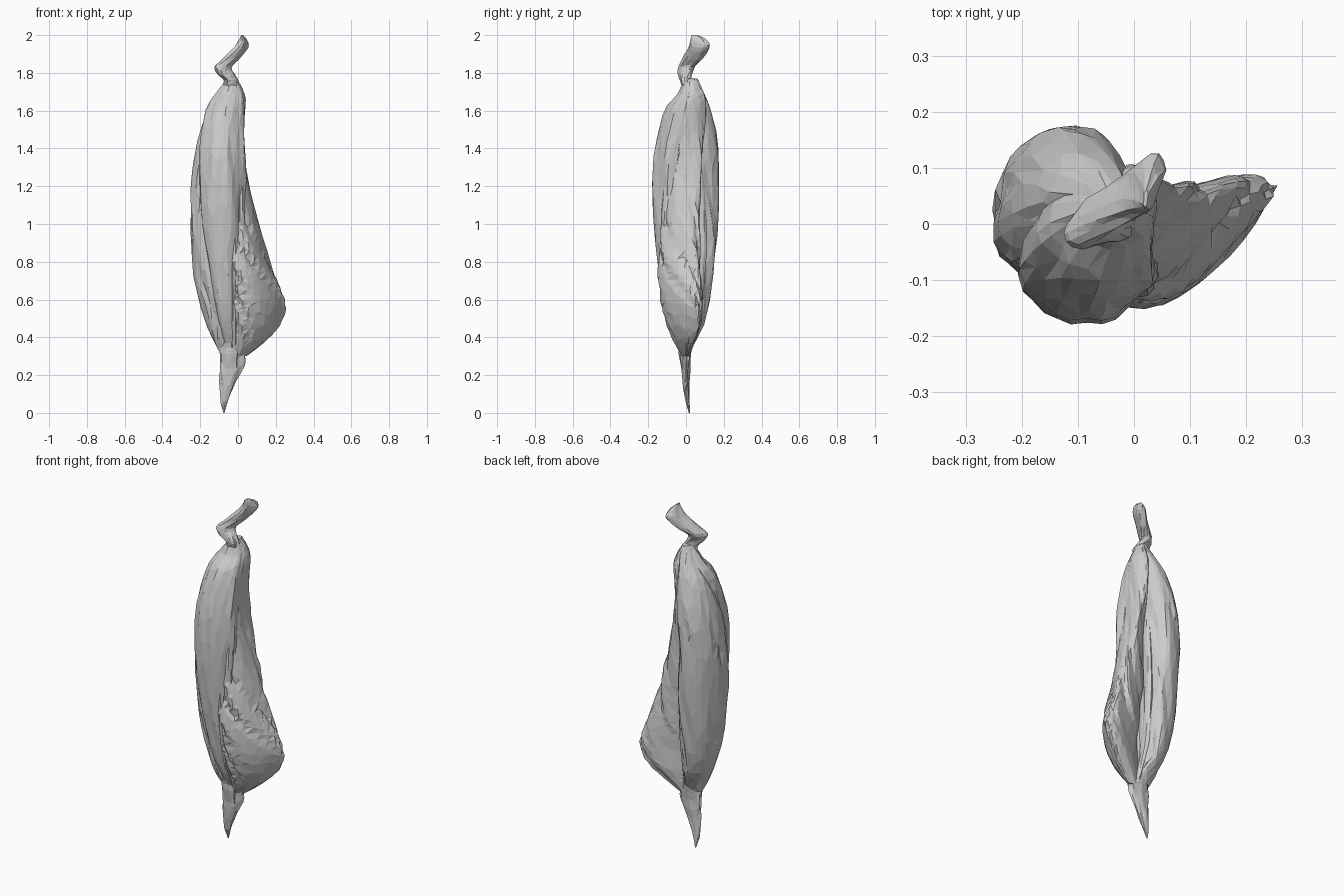
import bpy, bmesh, math, random
from mathutils import Vector, noise

random.seed(4)


def spline(keys, t):
    """Catmull-Rom through rows of numbers."""
    i = min(int(t), len(keys) - 2)
    f = t - i
    p = [keys[max(0, min(len(keys) - 1, i + k))] for k in (-1, 0, 1, 2)]
    return [0.5 * (2 * b + (c - a) * f + (2 * a - 5 * b + 4 * c - d) * f * f
                   + (3 * b - a - 3 * c + d) * f ** 3) for a, b, c, d in zip(*p)]


def fold(name, keys, sides=28, steps=6, wrinkle=0.1, slant=8.0, egg=0.0, keep=0.22):
    """Loft of rows (z, x, y, half length, half width, turn in degrees), creased and faceted."""
    bm = bmesh.new()
    rings = []
    count = (len(keys) - 1) * steps
    seed = random.random() * 50
    for s in range(count + 1):
        z, cx, cy, a, b, turn = spline(keys, s / steps)
        a, b, turn = max(a, 0.002), max(b, 0.002), math.radians(turn)
        ring = []
        for k in range(sides):
            th = 2 * math.pi * k / sides
            ph = th + slant * z * 0.25
            n = noise.noise(Vector((math.cos(ph) * 2.6, math.sin(ph) * 2.6, z * 2.2 + seed)))
            # creases come and go along the length
            fade = 0.5 + noise.noise(Vector((th * 1.5, z * 3, seed)))
            crease = -abs(math.sin(2.5 * th + slant * z)) ** 10 * max(fade, 0)
            r = 1 + wrinkle * (n + crease)
            u = a * r * math.cos(th)
            v = b * r * math.sin(th) * (1 - egg * math.cos(th))
            ring.append(bm.verts.new((cx + u * math.cos(turn) - v * math.sin(turn),
                                      cy + u * math.sin(turn) + v * math.cos(turn), z)))
        rings.append(ring)
    for r0, r1 in zip(rings, rings[1:]):
        for k in range(sides):
            j = (k + 1) % sides
            bm.faces.new((r0[k], r0[j], r1[j], r1[k]))
    bm.faces.new(rings[0][::-1])
    bm.faces.new(rings[-1])
    bmesh.ops.triangulate(bm, faces=bm.faces[:])
    bmesh.ops.recalc_face_normals(bm, faces=bm.faces[:])
    me = bpy.data.meshes.new(name)
    bm.to_mesh(me)
    bm.free()
    ob = bpy.data.objects.new(name, me)
    bpy.context.collection.objects.link(ob)
    ob.modifiers.new("facets", 'DECIMATE').ratio = keep
    return ob


# Long front fold
fold("front_fold", [
    (0.33, -0.03, 0.0, 0.045, 0.025, 0),
    (0.50, -0.055, -0.03, 0.075, 0.065, 0),
    (0.75, -0.075, -0.055, 0.09, 0.09, 0),
    (1.00, -0.085, -0.072, 0.112, 0.102, 0),
    (1.20, -0.085, -0.072, 0.122, 0.108, 0),
    (1.40, -0.083, -0.058, 0.122, 0.107, 0),
    (1.60, -0.065, -0.015, 0.103, 0.097, 0),
    (1.69, -0.042, 0.015, 0.073, 0.058, 0),
    (1.77, -0.03, 0.02, 0.026, 0.03, 0)], slant=3)

# Back left fold
fold("back_fold", [
    (0.33, -0.055, 0.0, 0.047, 0.025, 0),
    (0.48, -0.095, 0.015, 0.085, 0.07, 60),
    (0.70, -0.125, 0.02, 0.122, 0.10, 60),
    (0.95, -0.14, 0.035, 0.14, 0.10, 62),
    (1.20, -0.14, 0.045, 0.138, 0.103, 65),
    (1.40, -0.12, 0.055, 0.128, 0.097, 65),
    (1.58, -0.085, 0.055, 0.087, 0.077, 60),
    (1.69, -0.05, 0.05, 0.05, 0.043, 60),
    (1.77, -0.03, 0.035, 0.028, 0.022, 60)], slant=5)

# Side flap that bulges out near the bottom
fold("side_flap", [
    (0.30, 0.01, 0.0, 0.035, 0.018, 10),
    (0.37, 0.055, -0.002, 0.085, 0.045, 20),
    (0.45, 0.09, 0.0, 0.13, 0.066, 28),
    (0.56, 0.105, -0.008, 0.163, 0.078, 31),
    (0.66, 0.092, -0.014, 0.155, 0.086, 33),
    (0.80, 0.055, -0.025, 0.14, 0.088, 38),
    (1.00, 0.02, -0.02, 0.115, 0.08, 45),
    (1.25, -0.01, -0.01, 0.10, 0.06, 60),
    (1.45, -0.02, 0.01, 0.085, 0.055, 75),
    (1.64, -0.01, 0.04, 0.065, 0.05, 85),
    (1.71, -0.01, 0.04, 0.048, 0.035, 85),
    (1.77, -0.025, 0.035, 0.026, 0.018, 85)], egg=0.35, wrinkle=0.13, slant=16, steps=7, keep=0.28)

# Thin pleats along the front and back seams
for name, x, y, top in (("front_pleat", -0.02, -0.11, 1.3),
                        ("front_pleat_inner", 0.018, -0.095, 1.55),
                        ("back_pleat", -0.035, 0.075, 1.66)):
    fold(name, [
        (0.34, -0.02, y * 0.15, 0.02, 0.02, 0),
        (0.55, x, y * 0.72, 0.02, 0.03, 0),
        (0.85, x, y * 1.0, 0.022, 0.035, 0),
        (1.15, x, y * 0.9, 0.02, 0.035, 0),
        (top, x, y * 0.4, 0.01, 0.03, 0)], sides=10, steps=4, wrinkle=0.2, keep=0.6)

# Flattened, pointed lower end and its tie
fold("lower_tail", [
    (0.00, -0.075, 0.018, 0.003, 0.003, 0),
    (0.06, -0.073, 0.01, 0.02, 0.011, 0),
    (0.14, -0.06, 0.002, 0.038, 0.017, 0),
    (0.21, -0.045, 0.0, 0.057, 0.022, 0),
    (0.27, -0.034, 0.0, 0.07, 0.022, 0),
    (0.32, -0.034, -0.002, 0.067, 0.03, 0),
    (0.37, -0.035, -0.005, 0.062, 0.04, 0)], sides=16, steps=4, wrinkle=0.25, slant=12, keep=0.35)
fold("lower_tie", [
    (0.23, -0.04, -0.012, 0.04, 0.012, 0),
    (0.29, -0.042, -0.015, 0.045, 0.022, 0),
    (0.345, -0.042, -0.015, 0.05, 0.025, 0),
    (0.36, -0.042, -0.015, 0.02, 0.01, 0)], sides=9, steps=2, wrinkle=0.2, keep=0.7)

# Twisted upper end, bent left and then up to the right
fold("upper_tail", [
    (1.72, -0.035, 0.02, 0.045, 0.04, 0),
    (1.76, -0.035, 0.0, 0.038, 0.034, 10),
    (1.79, -0.06, -0.006, 0.05, 0.032, 20),
    (1.83, -0.08, 0.002, 0.055, 0.034, 40),
    (1.87, -0.042, 0.03, 0.058, 0.034, 50),
    (1.92, 0.006, 0.06, 0.06, 0.032, 60),
    (1.95, 0.022, 0.07, 0.057, 0.028, 68),
    (1.98, 0.026, 0.062, 0.04, 0.016, 78),
    (2.00, 0.021, 0.045, 0.016, 0.004, 85)], sides=14, steps=4, wrinkle=0.25, slant=14, keep=0.4)
